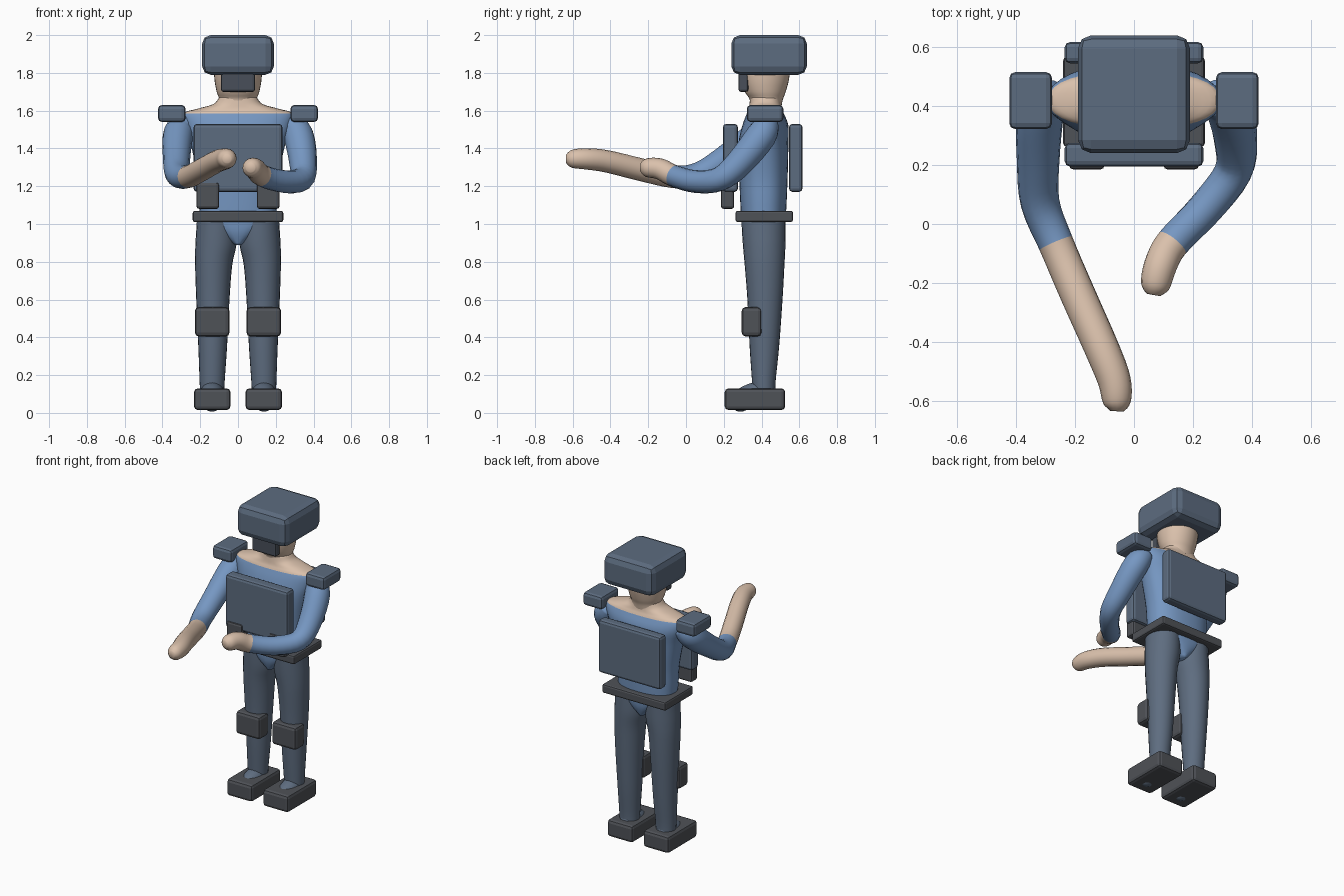
import bpy, bmesh, math
from mathutils import Vector

if "Cube" in bpy.data.objects:
    bpy.data.objects.remove(bpy.data.objects["Cube"])


def material(name, rgb):
    m = bpy.data.materials.new(name)
    m.diffuse_color = (*rgb, 1)
    m.use_nodes = True
    m.node_tree.nodes["Principled BSDF"].inputs["Base Color"].default_value = m.diffuse_color
    return m


SHIRT = material("blue shirt", (0.18, 0.31, 0.54))
SLATE = material("slate armour", (0.108, 0.15, 0.215))
TROUSERS = material("slate trousers", (0.112, 0.152, 0.215))
SKIN = material("skin", (0.70, 0.53, 0.41))
DARK = material("dark gear", (0.078, 0.084, 0.096))
VISOR = material("visor", (0.066, 0.078, 0.10))


def finish(bm, name, mats, smooth):
    bmesh.ops.recalc_face_normals(bm, faces=bm.faces)
    me = bpy.data.meshes.new(name)
    bm.to_mesh(me)
    bm.free()
    for m in mats:
        me.materials.append(m)
    ob = bpy.data.objects.new(name, me)
    bpy.context.collection.objects.link(ob)
    if smooth:
        for p in me.polygons:
            p.use_smooth = True
    return ob


def box(name, lo, hi, mat, bevel=0.018, segments=2):
    """Rounded box between two corners."""
    bm = bmesh.new()
    bmesh.ops.create_cube(bm, size=1)
    for v in bm.verts:
        v.co = [(a + b) / 2 + c * (b - a) for a, b, c in zip(lo, hi, v.co)]
    ob = finish(bm, name, [mat], False)
    mod = ob.modifiers.new("bevel", 'BEVEL')
    mod.width, mod.segments = bevel, segments
    return ob


def spline(rows, steps):
    """Catmull-Rom interpolation of tuples."""
    out, n = [], len(rows)
    for i in range(n - 1):
        p = [rows[max(0, min(n - 1, i + k))] for k in (-1, 0, 1, 2)]
        for s in range(steps):
            t = s / steps
            out.append(tuple(
                0.5 * (2 * b + (c - a) * t + (2 * a - 5 * b + 4 * c - d) * t * t
                       + (3 * b - a - 3 * c + d) * t ** 3)
                for a, b, c, d in zip(*p)))
    return out + [rows[-1]]


def skin_rings(name, rings, mats, change):
    """Bridge rings; faces from ring index 'change' on use the second material."""
    bm = bmesh.new()
    vs = [[bm.verts.new(c) for c in r] for r in rings]
    n = len(vs[0])
    for j in range(len(vs) - 1):
        for i in range(n):
            k = (i + 1) % n
            f = bm.faces.new((vs[j][i], vs[j][k], vs[j + 1][k], vs[j + 1][i]))
            f.material_index = int(j >= change)
    bm.faces.new(vs[0])
    bm.faces.new(vs[-1]).material_index = int(len(vs) > change)
    return finish(bm, name, mats, True)


def upright(name, rows, mats, change=999, steps=4, sides=32, power=1.0):
    """Loft of level ovals: rows of (z, x, y, rx, ry)."""
    rings = []
    for z, x, y, rx, ry in spline(rows, steps):
        ring = []
        for i in range(sides):
            a = 2 * math.pi * i / sides
            c, s = math.cos(a), math.sin(a)
            ring.append((x + rx * math.copysign(abs(c) ** power, c),
                         y + ry * math.copysign(abs(s) ** power, s), z))
        rings.append(ring)
    return skin_rings(name, rings, mats, change * steps)


def tube(name, rows, mats, change=999, steps=4, sides=16):
    """Round tube along a path: rows of (x, y, z, radius)."""
    pts = spline(rows, steps)
    rings = []
    for i, p in enumerate(pts):
        a, b = pts[max(i - 1, 0)], pts[min(i + 1, len(pts) - 1)]
        t = (Vector(b[:3]) - Vector(a[:3])).normalized()
        u = (Vector((1, 0, 0)) - t * t.x).normalized()
        w = t.cross(u)
        rings.append([Vector(p[:3]) + p[3] * (u * math.cos(g) + w * math.sin(g))
                      for g in (2 * math.pi * k / sides for k in range(sides))])
    return skin_rings(name, rings, mats, change * steps)


# torso: shirt from the crotch point up, bare shoulders above
upright("torso", [
    (0.89, 0, 0.41, 0.02, 0.085), (0.95, 0, 0.41, 0.11, 0.108),
    (1.01, 0, 0.41, 0.19, 0.116), (1.10, 0, 0.41, 0.205, 0.122),
    (1.25, 0, 0.41, 0.215, 0.128), (1.42, 0, 0.41, 0.25, 0.132),
    (1.52, 0, 0.42, 0.285, 0.122), (1.585, 0, 0.42, 0.29, 0.098),
    (1.61, 0, 0.42, 0.215, 0.088), (1.635, 0, 0.42, 0.13, 0.084),
    (1.67, 0, 0.42, 0.10, 0.08)], [SHIRT, SKIN], change=7, power=0.85)

# head and neck
upright("head", [
    (1.62, 0, 0.42, 0.11, 0.085), (1.66, 0, 0.425, 0.10, 0.088),
    (1.70, 0, 0.42, 0.113, 0.108), (1.77, 0, 0.418, 0.125, 0.128),
    (1.85, 0, 0.42, 0.125, 0.13), (1.93, 0, 0.43, 0.09, 0.10)], [SKIN])
box("face_visor", (-0.09, 0.278, 1.70), (0.09, 0.33, 1.83), VISOR, 0.012)
box("helmet", (-0.19, 0.24, 1.79), (0.19, 0.64, 2.0), SLATE, 0.045)

# arms: sleeves to mid forearm, bare beyond
tube("long_reaching_arm", [
    (-0.27, 0.43, 1.545, 0.06), (-0.315, 0.39, 1.48, 0.08),
    (-0.325, 0.21, 1.345, 0.072), (-0.318, 0.07, 1.262, 0.066),
    (-0.265, -0.065, 1.25, 0.060), (-0.19, -0.24, 1.288, 0.060),
    (-0.11, -0.42, 1.332, 0.059), (-0.067, -0.53, 1.345, 0.056),
    (-0.058, -0.605, 1.345, 0.047), (-0.058, -0.635, 1.345, 0.022)],
    [SHIRT, SKIN], change=4)
tube("bent_arm", [
    (0.27, 0.43, 1.545, 0.06), (0.32, 0.40, 1.47, 0.08),
    (0.345, 0.28, 1.32, 0.073), (0.335, 0.175, 1.237, 0.064),
    (0.24, 0.05, 1.225, 0.060), (0.13, -0.065, 1.255, 0.058),
    (0.09, -0.14, 1.292, 0.056), (0.072, -0.21, 1.298, 0.049),
    (0.066, -0.24, 1.298, 0.024)], [SHIRT, SKIN], change=5)

# chest and back plates, belt
box("chest_plate", (-0.235, 0.195, 1.17), (0.235, 0.275, 1.53), SLATE)
box("back_plate", (-0.235, 0.545, 1.17), (0.235, 0.617, 1.53), SLATE)
box("belt", (-0.24, 0.262, 1.01), (0.24, 0.567, 1.07), DARK, 0.012)

# paired parts
for side, s in (("left", -1), ("right", 1)):
    def pair(name, x0, x1, y, z, mat, bevel=0.02):
        xs = sorted((s * x0, s * x1))
        box(f"{side}_{name}", (xs[0], y[0], z[0]), (xs[1], y[1], z[1]), mat, bevel)

    pair("shoulder_pad", 0.278, 0.423, (0.322, 0.515), (1.54, 1.63), SLATE)
    pair("belt_pouch", 0.10, 0.22, (0.185, 0.255), (1.08, 1.22), DARK, 0.014)
    pair("knee_pad", 0.045, 0.228, (0.295, 0.40), (0.405, 0.56), DARK)
    pair("boot", 0.04, 0.233, (0.205, 0.525), (0.015, 0.13), DARK)
    upright(f"{side}_trouser_leg", [
        (0.08, s * 0.137, 0.415, 0.062, 0.06),
        (0.16, s * 0.137, 0.412, 0.066, 0.062),
        (0.35, s * 0.134, 0.415, 0.076, 0.078),
        (0.60, s * 0.133, 0.418, 0.088, 0.093),
        (0.78, s * 0.129, 0.416, 0.098, 0.105),
        (0.88, s * 0.118, 0.414, 0.108, 0.112),
        (0.95, s * 0.114, 0.412, 0.108, 0.115),
        (1.03, s * 0.112, 0.41, 0.105, 0.117)], [TROUSERS], sides=24)
    tube(f"{side}_foot", [
        (s * 0.137, 0.46, 0.09, 0.05), (s * 0.137, 0.40, 0.105, 0.062),
        (s * 0.137, 0.33, 0.088, 0.06), (s * 0.137, 0.275, 0.055, 0.054),
        (s * 0.137, 0.245, 0.045, 0.025)], [TROUSERS])
